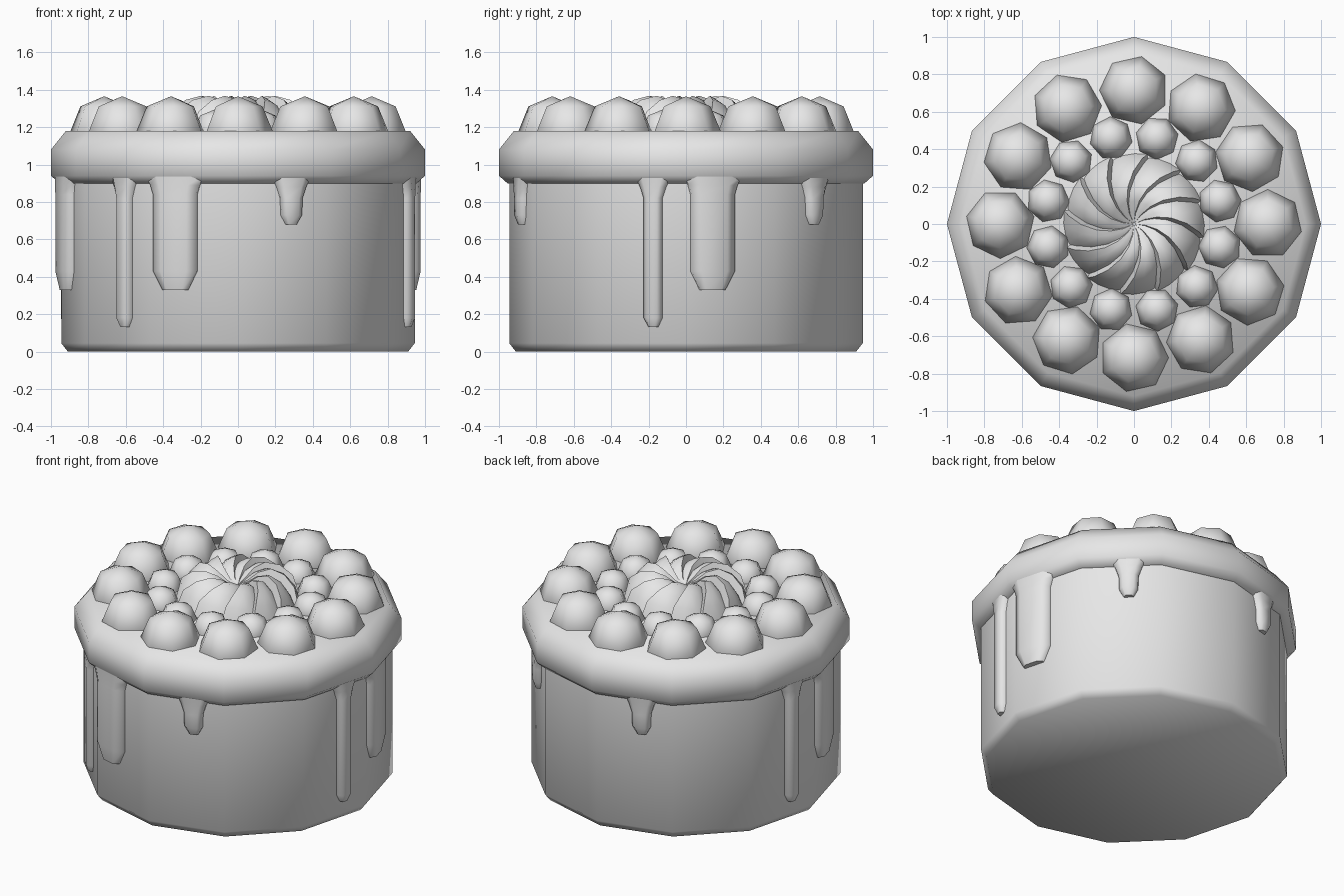
import bpy, bmesh
from math import sin, cos, radians, pi
from mathutils import Vector, Matrix

cube = bpy.data.objects.get("Cube")
if cube:
    bpy.data.objects.remove(cube, do_unlink=True)

grey = bpy.data.materials.new("plain_grey")
grey.use_nodes = True
grey.diffuse_color = (0.8, 0.8, 0.8, 1)
for node in grey.node_tree.nodes:
    if node.type == 'BSDF_PRINCIPLED':
        node.inputs["Base Color"].default_value = (0.8, 0.8, 0.8, 1)


def finish(name, bm, angle):
    """Turn a bmesh into a smooth-shaded grey object."""
    bmesh.ops.recalc_face_normals(bm, faces=bm.faces)
    mesh = bpy.data.meshes.new(name)
    bm.to_mesh(mesh)
    bm.free()
    mesh.materials.append(grey)
    mesh.shade_smooth()
    mesh.set_sharp_from_angle(angle=radians(angle))
    obj = bpy.data.objects.new(name, mesh)
    bpy.context.collection.objects.link(obj)
    return obj


def loft(bm, rings):
    """Skin closed rings of points and cap both ends."""
    rows = [[bm.verts.new(p) for p in ring] for ring in rings]
    n = len(rows[0])
    for a, b in zip(rows, rows[1:]):
        for i in range(n):
            j = (i + 1) % n
            bm.faces.new((a[i], a[j], b[j], b[i]))
    bm.faces.new(rows[0])
    bm.faces.new(rows[-1])


def turned(name, profile, sides=12):
    bm = bmesh.new()
    loft(bm, [[(r * cos(2 * pi * i / sides), r * sin(2 * pi * i / sides), z)
               for i in range(sides)] for r, z in profile])
    return finish(name, bm, 60)


# Cake body and icing cap
turned("cake_body", [(0.91, 0), (0.945, 0.045), (0.945, 0.95)])
turned("icing_cap", [(0.93, 0.895), (0.955, 0.9), (1, 0.94), (1, 1.08), (0.92, 1.18)])


# Drips: height and half-width stations, lying against one flat of the body
def drip(name, facet, offset, reach, stations):
    normal = Vector((cos(radians(facet)), sin(radians(facet)), 0))
    side = Vector((-normal.y, normal.x, 0))
    outline = [(-1, 0), (-1, 0.55), (-0.6, 1), (0.6, 1), (1, 0.55), (1, 0)]
    rings = []
    for z, half, depth in stations:
        rings.append([normal * (0.9 + (reach - 0.9) * depth * d)
                      + side * (offset + half * s) + Vector((0, 0, z))
                      for s, d in outline])
    bm = bmesh.new()
    loft(bm, rings)
    finish(name, bm, 60)


THIN = [(0.13, 0.025, 0.7), (0.18, 0.05, 1), (0.82, 0.05, 1), (0.88, 0.07, 1), (0.94, 0.1, 0.95)]
WIDE = [(0.33, 0.07, 0.75), (0.43, 0.12, 1), (0.84, 0.12, 1), (0.89, 0.135, 1), (0.94, 0.16, 0.95)]
SHORT = [(0.68, 0.03, 0.7), (0.73, 0.057, 1), (0.82, 0.06, 1), (0.88, 0.08, 1), (0.94, 0.11, 0.95)]

for k, sector in enumerate((-120, 0, 180)):
    drip(f"thin_drip_{k + 1}", sector - 15, 0.065, 0.955, THIN)
    drip(f"wide_drip_{k + 1}", sector + 15, -0.1, 0.965, WIDE)
for k, sector in enumerate((-60, 60, 120)):
    drip(f"short_drip_{k + 1}", sector - 15, 0.048, 0.955, SHORT)


# Two rings of seven-sided berries, one corner pointing outward
def berry_ring(name, distance, radius, start):
    bm = bmesh.new()
    for k in range(12):
        turn = Matrix.Rotation(radians(start + 30 * k), 4, 'Z')
        bmesh.ops.create_uvsphere(bm, u_segments=7, v_segments=4, radius=radius,
                                  matrix=turn @ Matrix.Translation((distance, 0, 1.18)))
    finish(name, bm, 180)


berry_ring("large_berries", 0.715, 0.185, 0)
berry_ring("small_berries", 0.475, 0.115, 15)

# Piped cream swirl: twelve saw-toothed blades twisting around a dimple
bm = bmesh.new()
BLADES = 12
swirl = [(0.06, 1.285, 0.01), (0.12, 1.325, 0.03), (0.19, 1.345, 0.045),
         (0.27, 1.32, 0.05), (0.34, 1.26, 0.045), (0.375, 1.17, 0.02)]
teeth = [(0, 0.5), (0.35, 0.25), (0.7, -0.1), (0.93, -0.55)]
rows = []
for r, z, ridge in swirl:
    row = []
    for b in range(BLADES):
        for t, lift in teeth:
            a = 2 * pi * (b + t) / BLADES - 1.9 * r
            rr = r + ridge * lift * 0.5
            row.append(bm.verts.new((rr * cos(a), rr * sin(a), z + ridge * lift)))
    rows.append(row)
count = len(rows[0])
centre = bm.verts.new((0, 0, 1.27))
for i in range(count):
    j = (i + 1) % count
    bm.faces.new((centre, rows[0][i], rows[0][j]))
    for a, b in zip(rows, rows[1:]):
        bm.faces.new((a[i], b[i], b[j], a[j]))
finish("cream_swirl", bm, 40)
